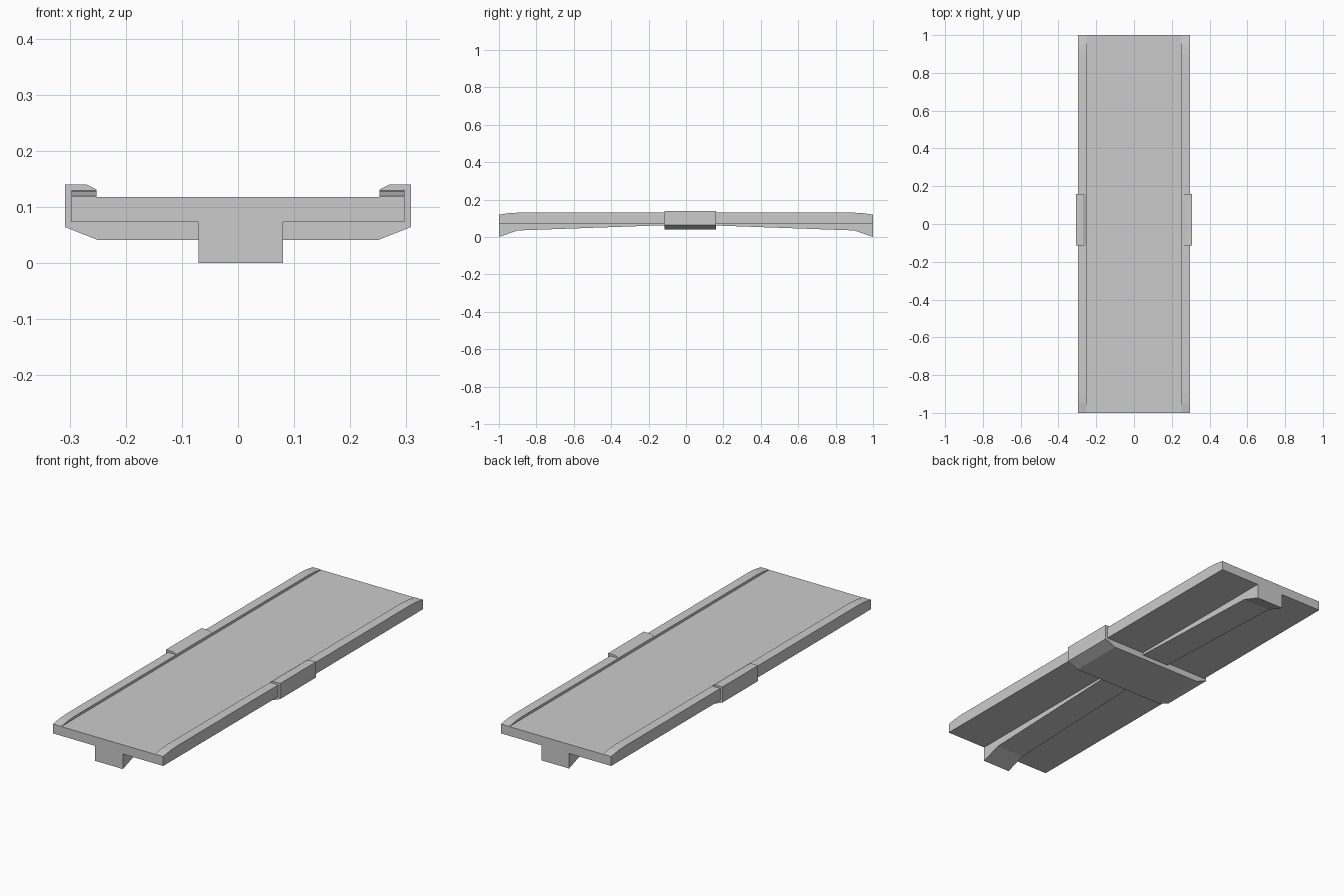
import bpy, bmesh

if "Cube" in bpy.data.objects:
    bpy.data.objects.remove(bpy.data.objects["Cube"])


def prism(name, profile, axis, a, b):
    """Extrude a 2D profile between a and b; axis 'y' uses (x, z), axis 'x' uses (y, z)."""
    bm = bmesh.new()
    place = (lambda p, t: (p[0], t, p[1])) if axis == 'y' else (lambda p, t: (t, p[0], p[1]))
    ends = [[bm.verts.new(place(p, t)) for p in profile] for t in (a, b)]
    for ring in ends:
        bm.faces.new(ring)
    n = len(profile)
    for i in range(n):
        j = (i + 1) % n
        bm.faces.new((ends[0][i], ends[0][j], ends[1][j], ends[1][i]))
    bmesh.ops.recalc_face_normals(bm, faces=bm.faces)
    mesh = bpy.data.meshes.new(name)
    bm.to_mesh(mesh)
    bm.free()
    obj = bpy.data.objects.new(name, mesh)
    bpy.context.collection.objects.link(obj)
    return obj


def mirrored(half):
    """Complete a right-hand half profile with its mirror image."""
    return half + [(-u, v) for u, v in reversed(half)]


# Flat deck
prism("deck", mirrored([(0.297, 0.073), (0.297, 0.118)]), 'y', -1, 1)

# Raised side rails, sloping down to the deck at both ends
rail = mirrored([(1, 0.117), (1, 0.119), (0.95, 0.127), (0.9, 0.13)])
rail = [(-1, 0.117), (1, 0.117), (1, 0.119), (0.95, 0.127), (0.9, 0.13),
        (-0.9, 0.13), (-0.95, 0.127), (-1, 0.119)]
prism("left_rail", rail, 'x', -0.297, -0.252)
prism("right_rail", rail, 'x', 0.252, 0.297)

# Arched keel, deepest at the two ends
keel = mirrored([(1, 0.075), (1, 0.0), (0.9, 0.035), (0.14, 0.062)])
prism("keel", keel, 'x', -0.07, 0.08)

# Central clamp wrapping under the deck and over both rails
clamp = mirrored([(0.25, 0.041), (0.308, 0.064), (0.308, 0.14), (0.27, 0.14),
                  (0.252, 0.131), (0.252, 0.11)])
prism("clamp", clamp, 'y', -0.115, 0.16)
